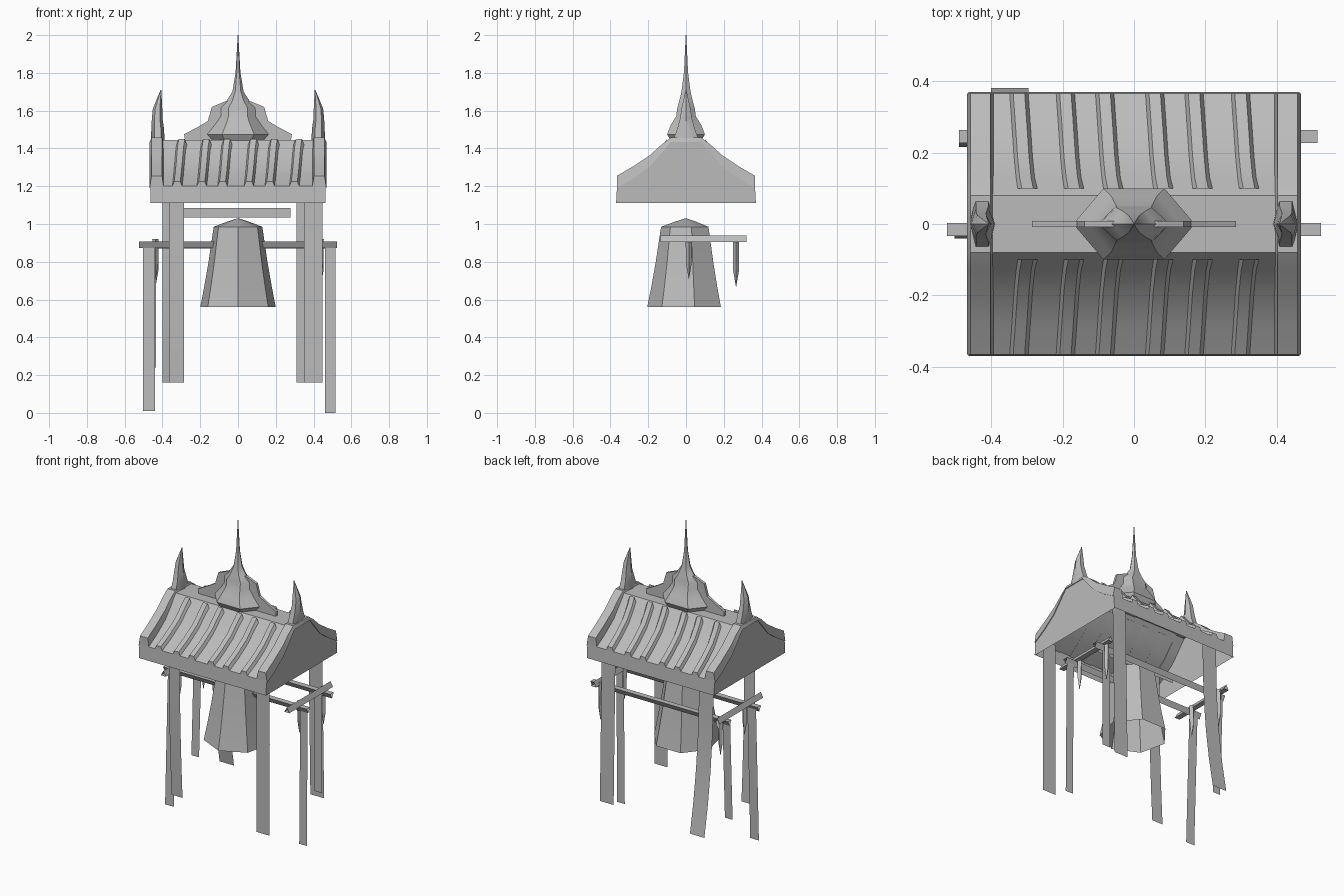
import bpy, bmesh, math

if "Cube" in bpy.data.objects:
    bpy.data.objects.remove(bpy.data.objects["Cube"])

grey = bpy.data.materials.new("weathered_grey")
grey.diffuse_color = (0.5, 0.5, 0.5, 1)
grey.use_nodes = True
grey.node_tree.nodes["Principled BSDF"].inputs["Base Color"].default_value = grey.diffuse_color


def make(name, verts, faces, smooth=None, recalc=True):
    """Build one object from points and faces."""
    me = bpy.data.meshes.new(name)
    me.from_pydata(verts, [], faces)
    bm = bmesh.new()
    bm.from_mesh(me)
    if recalc:
        bmesh.ops.recalc_face_normals(bm, faces=bm.faces)
    bm.to_mesh(me)
    bm.free()
    me.materials.append(grey)
    ob = bpy.data.objects.new(name, me)
    bpy.context.collection.objects.link(ob)
    if smooth:
        bpy.ops.object.select_all(action='DESELECT')
        ob.select_set(True)
        bpy.context.view_layer.objects.active = ob
        bpy.ops.object.shade_smooth_by_angle(angle=math.radians(smooth))
    return ob


def loft(name, rings, closed=True, caps=True, smooth=None):
    """Skin a list of equal-length rings."""
    n = len(rings[0])
    verts = [p for r in rings for p in r]
    faces = []
    for i in range(len(rings) - 1):
        for j in range(n if closed else n - 1):
            k = (j + 1) % n
            faces.append((i * n + j, i * n + k, (i + 1) * n + k, (i + 1) * n + j))
    if caps:
        faces.append(tuple(range(n))[::-1])
        faces.append(tuple(range((len(rings) - 1) * n, len(rings) * n)))
    return make(name, verts, faces, smooth)


def ellipse(n, rx, ry, z, start=0.0, cx=0.0, cy=0.0):
    return [(cx + rx * math.cos(start + math.tau * i / n),
             cy + ry * math.sin(start + math.tau * i / n), z) for i in range(n)]


# Roof shell: fascia, concave slopes and flat ridge, open underneath
slope = [(0.365, 1.20), (0.28, 1.25), (0.19, 1.315), (0.13, 1.385), (0.08, 1.445)]
half = [(0.37, 1.11)] + slope
profile = [(-y, z) for y, z in half] + [(y, z) for y, z in reversed(half)]
loft("roof", [[(x, y, z) for y, z in profile] for x in (-0.463, 0.463)],
     closed=False, smooth=35)

# Gable end walls close the roof
for side in (-1, 1):
    n = len(profile)
    make("gable_wall", [(side * 0.458, y, z) for y, z in profile],
         [tuple(range(n))])

# Raised verge boards along both gables
inner = [(-y, z - 0.01) for y, z in slope] + [(y, z - 0.01) for y, z in reversed(slope)]
lift = [0.055, 0.055, 0.05, 0.035, 0.012]
lifts = lift + lift[::-1]
for side in (-1, 1):
    rings = []
    for (y, z), h in zip(inner, lifts):
        top = z + 0.01 + h
        rings.append([(side * 0.392, y, z), (side * 0.402, y, top),
                      (side * 0.458, y, top), (side * 0.468, y, z)])
    loft("verge_board", rings, smooth=35)

# Tile ribs running down each slope
for side in (-1, 1):
    for x in (-0.31, -0.18, -0.07, 0.07, 0.18, 0.31):
        rings = []
        for i, (y, z) in enumerate(slope):
            y = max(y, 0.10) if i == len(slope) - 1 else y
            z = z if i < len(slope) - 1 else 1.425
            c = x - 0.012 + 0.006 * i
            rings.append([(c - 0.028, side * y, z - 0.005), (c - 0.016, side * y, z + 0.024),
                          (c + 0.016, side * y, z + 0.024), (c + 0.028, side * y, z - 0.005)])
        loft("roof_rib", rings, smooth=35)

# Horns standing on the gable peaks
for side in (-1, 1):
    rings = [ellipse(6, rx, ry, z, 0, side * cx) for rx, ry, z, cx in (
        (0.036, 0.085, 1.43, 0.425), (0.034, 0.055, 1.50, 0.425),
        (0.028, 0.036, 1.56, 0.428), (0.025, 0.028, 1.61, 0.426),
        (0.002, 0.002, 1.71, 0.408))]
    loft("gable_horn", rings, smooth=40)

# Central six-sided spire
loft("spire", [ellipse(6, rx, ry * 1.155, z) for rx, ry, z in (
    (0.14, 0.08, 1.44), (0.17, 0.10, 1.475), (0.13, 0.08, 1.525),
    (0.10, 0.052, 1.57), (0.10, 0.046, 1.615), (0.062, 0.036, 1.65),
    (0.03, 0.024, 1.70), (0.013, 0.011, 1.80), (0.0015, 0.0015, 2.0))], smooth=40)

# Thin scroll wings beside the spire
wing = [(0.0, 1.44), (0.28, 1.44), (0.285, 1.475), (0.21, 1.515), (0.16, 1.545),
        (0.138, 1.62), (0.065, 1.65), (0.0, 1.65)]
for side in (-1, 1):
    loft("spire_wing", [[(side * x, y, z) for x, z in wing] for y in (-0.009, 0.009)])

# Seven-sided bell, open below
loft("bell", [ellipse(7, r, r, z, -math.pi / 2) for r, z in (
    (0.205, 0.56), (0.185, 0.66), (0.16, 0.80), (0.145, 0.90),
    (0.132, 0.985), (0.06, 1.012), (0.003, 1.03))], caps=False, smooth=45)

# Flat hanger board above the bell
make("bell_hanger", [(-0.30, 0, 1.035), (0.277, 0, 1.035), (0.277, 0, 1.085), (-0.30, 0, 1.085)],
     [(0, 1, 2, 3)], recalc=False)


def leg(name, x0, x1, z0, z1, y_top, y_bottom, bend=1.0):
    """Flat plank leg that may bow towards its foot."""
    rings = []
    for i in range(6):
        t = i / 5
        y = y_top + (y_bottom - y_top) * t ** bend
        z = z1 + (z0 - z1) * t
        rings.append([(x0, y, z), (x1, y, z)])
    loft(name, rings, closed=False, caps=False, smooth=40)


# Main legs carrying the roof
leg("front_left_leg", -0.365, -0.285, 0.16, 1.19, -0.20, -0.17, 2)
leg("front_right_leg", 0.35, 0.447, 0.16, 1.19, -0.31, -0.31)
leg("back_left_leg", -0.40, -0.295, 0.16, 1.19, 0.285, 0.38, 2.2)
leg("back_right_leg", 0.31, 0.41, 0.16, 1.19, 0.29, 0.31)
# Shorter outer posts carrying the rails
leg("outer_left_post", -0.503, -0.44, 0.01, 0.89, -0.01, -0.04)
leg("outer_right_post", 0.46, 0.515, 0.0, 0.89, -0.01, -0.02)
leg("rear_left_post", -0.49, -0.434, 0.24, 0.89, 0.24, 0.215)
leg("rear_right_post", 0.39, 0.445, 0.23, 0.89, 0.24, 0.24)


# Three-sided rails, open at the ends
def rail(name, a, b, along_x, c, z, up):
    tri = [(-0.018, -0.015 * up), (0.018, -0.015 * up), (0.0, 0.018 * up)]
    rings = [[(t, c + u, z + v) if along_x else (c + u, t, z + v) for u, v in tri]
             for t in (a, b)]
    loft(name, rings, caps=False)


rail("long_rail_front", -0.523, 0.523, True, -0.015, 0.892, -1)
rail("long_rail_back", -0.49, 0.513, True, 0.245, 0.888, -1)
for side in (-1, 1):
    rail("cross_rail", -0.135, 0.32, False, side * 0.45, 0.92, 1)
    # Pointed pegs hanging at the rail crossings
    for y, z0 in ((0.015, 0.71), (0.265, 0.67)):
        loft("rail_peg", [ellipse(4, r, r, z, 0, side * 0.437, y) for r, z in (
            (0.001, z0), (0.015, z0 + 0.08), (0.017, 0.92))])
